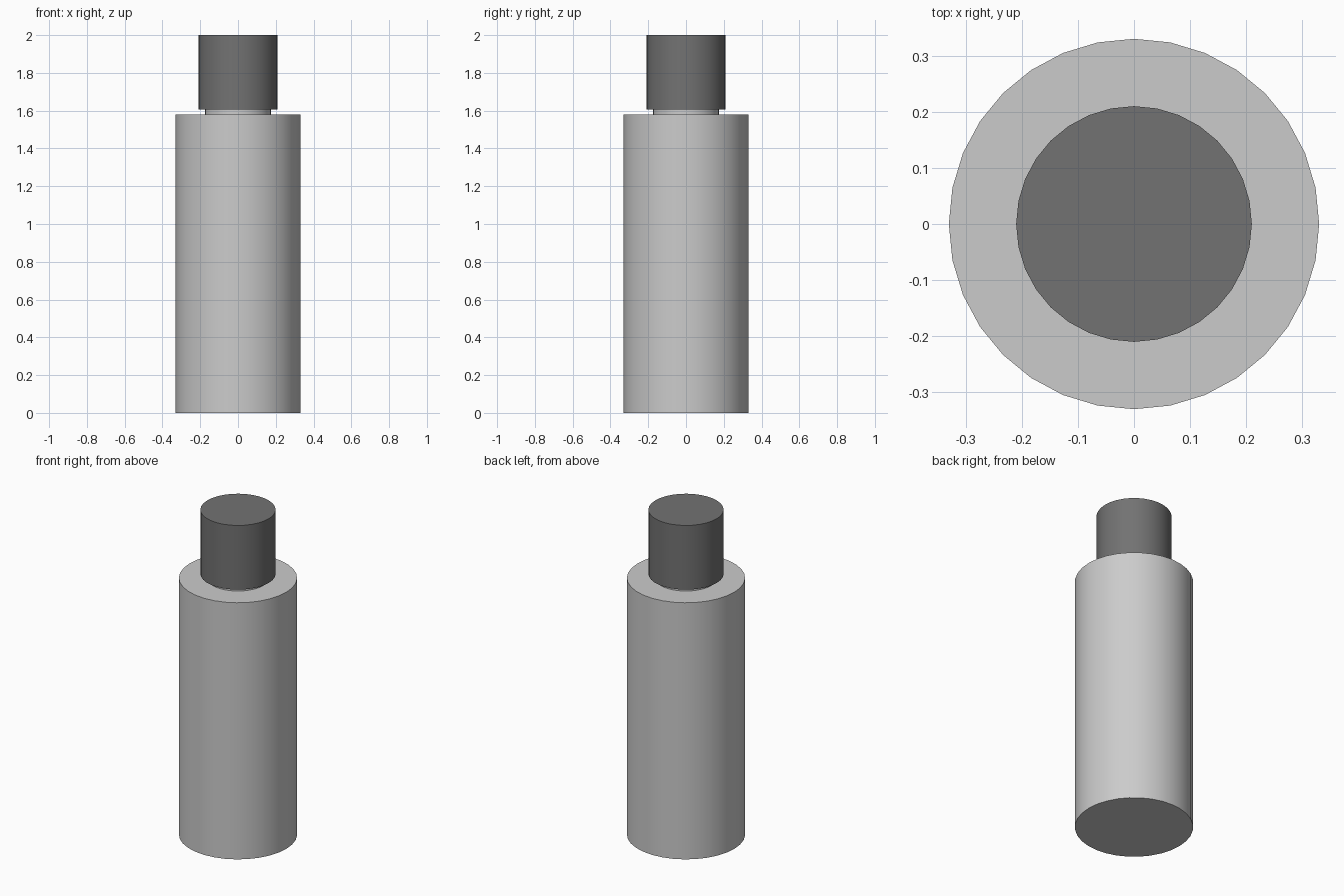
import bpy
import math

cube = bpy.data.objects.get("Cube")
if cube:
    bpy.data.objects.remove(cube, do_unlink=True)


def make_material(name, value):
    mat = bpy.data.materials.new(name)
    mat.use_nodes = True
    colour = (value, value, value, 1.0)
    mat.diffuse_color = colour
    mat.node_tree.nodes["Principled BSDF"].inputs["Base Color"].default_value = colour
    return mat


def make_cylinder(name, radius, bottom, top, mat):
    bpy.ops.mesh.primitive_cylinder_add(
        vertices=32, radius=radius, depth=top - bottom,
        location=(0, 0, (top + bottom) / 2))
    obj = bpy.context.object
    obj.name = name
    obj.data.materials.append(mat)
    bpy.ops.object.shade_smooth_by_angle(angle=math.radians(30))
    return obj


light_grey = make_material("light grey", 0.60)
dark_grey = make_material("dark grey", 0.17)

# Bottle body, short neck and cap
make_cylinder("bottle_body", 0.33, 0.0, 1.58, light_grey)
make_cylinder("bottle_neck", 0.175, 1.58, 1.605, light_grey)
make_cylinder("bottle_cap", 0.21, 1.605, 2.0, dark_grey)
